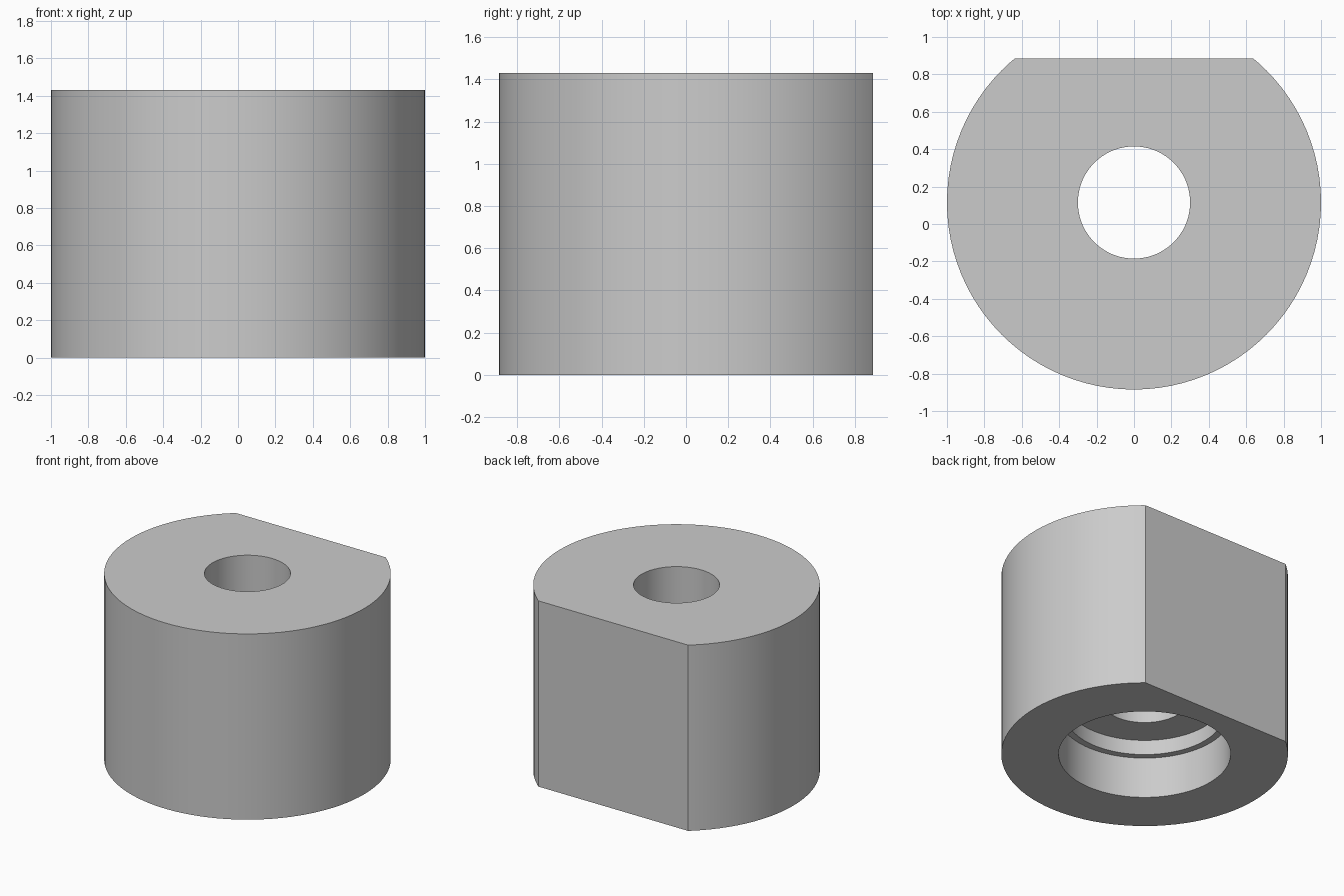
import bpy
import bmesh
from math import radians, tau
from mathutils import Vector

cube = bpy.data.objects.get("Cube")
if cube:
    bpy.data.objects.remove(cube, do_unlink=True)

HEIGHT = 1.43
RADIUS = 1.0
BORE = 0.3
AXIS_Y = -0.885 + RADIUS   # round axis sits behind centre because of the flat
FLAT_Y = 0.885
SEGMENTS = 96

# Plain grey material
grey = bpy.data.materials.new("grey")
grey.use_nodes = True
colour = (0.6, 0.6, 0.6, 1.0)
grey.diffuse_color = colour
grey.node_tree.nodes["Principled BSDF"].inputs["Base Color"].default_value = colour

# Closed half section (radius, height): body, stepped counterbore and through bore
section = [
    (BORE, HEIGHT), (RADIUS, HEIGHT), (RADIUS, 0),
    (0.6, 0), (0.6, 0.316), (0.55, 0.316), (0.55, 0.43), (BORE, 0.43),
]

bm = bmesh.new()
verts = [bm.verts.new((r, AXIS_Y, z)) for r, z in section]
edges = [bm.edges.new((a, b)) for a, b in zip(verts, verts[1:] + verts[:1])]
bmesh.ops.spin(bm, geom=verts + edges, cent=Vector((0, AXIS_Y, 0)),
               axis=Vector((0, 0, 1)), angle=tau, steps=SEGMENTS)
bmesh.ops.remove_doubles(bm, verts=bm.verts[:], dist=0.0001)

# Flat on the back
cut = bmesh.ops.bisect_plane(
    bm, geom=bm.verts[:] + bm.edges[:] + bm.faces[:], dist=0.00001,
    plane_co=(0, FLAT_Y, 0), plane_no=(0, 1, 0), clear_outer=True)
rim = [e for e in cut["geom_cut"] if isinstance(e, bmesh.types.BMEdge)]
bmesh.ops.edgeloop_fill(bm, edges=rim)
bmesh.ops.recalc_face_normals(bm, faces=bm.faces[:])

mesh = bpy.data.meshes.new("flatted_bushing")
bm.to_mesh(mesh)
bm.free()
mesh.materials.append(grey)
bushing = bpy.data.objects.new("flatted_bushing", mesh)
bpy.context.collection.objects.link(bushing)

# Smooth round walls, crisp rims
bpy.ops.object.select_all(action="DESELECT")
bushing.select_set(True)
bpy.context.view_layer.objects.active = bushing
bpy.ops.object.shade_smooth_by_angle(angle=radians(30))
